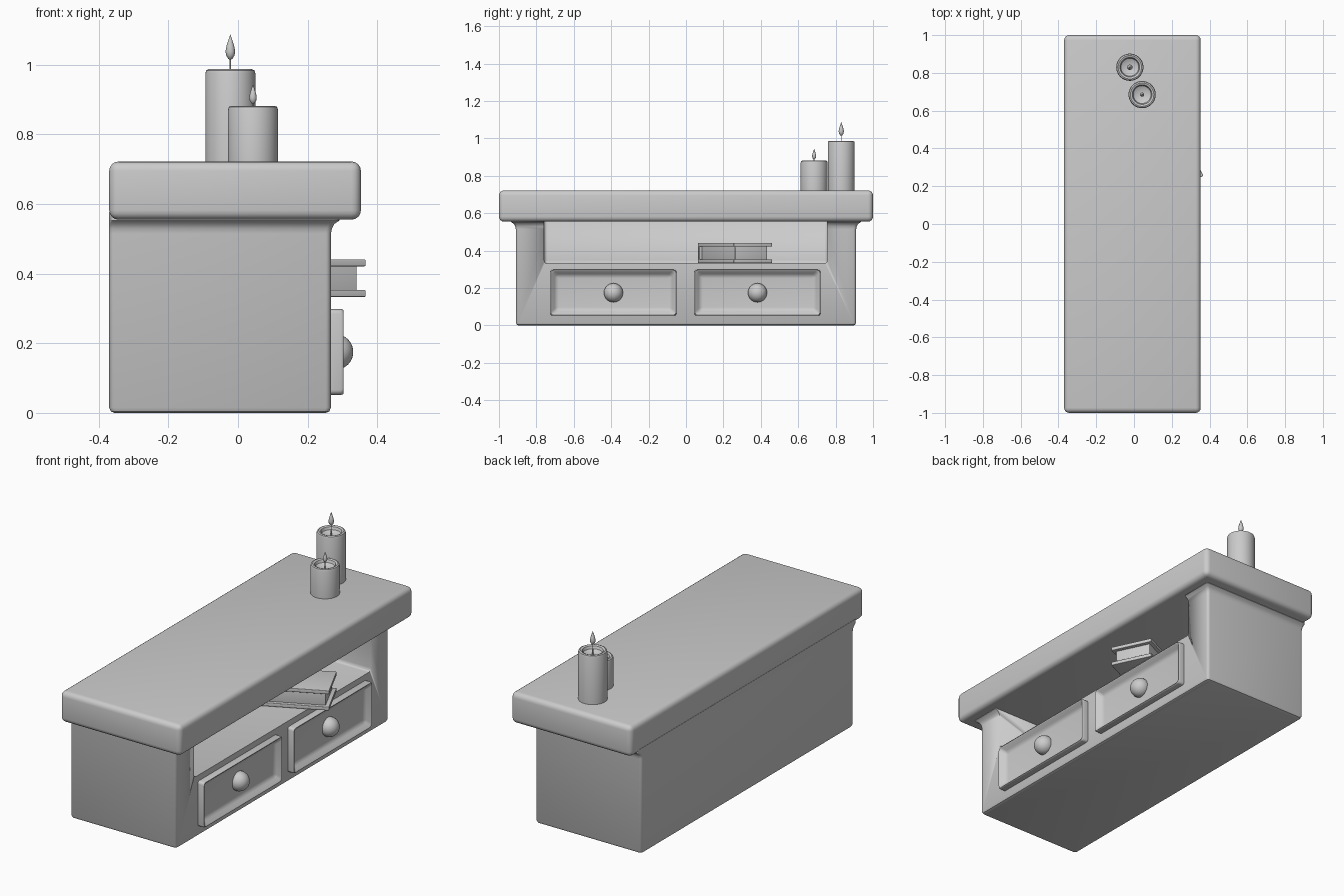
import bpy, bmesh, math
from mathutils import Matrix, Vector

if "Cube" in bpy.data.objects:
    bpy.data.objects.remove(bpy.data.objects["Cube"])


def finish(name, bm, angle=40):
    bmesh.ops.recalc_face_normals(bm, faces=bm.faces)
    me = bpy.data.meshes.new(name)
    bm.to_mesh(me)
    bm.free()
    ob = bpy.data.objects.new(name, me)
    bpy.context.collection.objects.link(ob)
    bpy.ops.object.select_all(action='DESELECT')
    ob.select_set(True)
    bpy.context.view_layer.objects.active = ob
    bpy.ops.object.shade_smooth_by_angle(angle=math.radians(angle))
    return ob


def box_bm(lo, hi):
    lo, hi = Vector(lo), Vector(hi)
    bm = bmesh.new()
    bmesh.ops.create_cube(bm, size=1, matrix=Matrix.Translation((lo + hi) / 2) @ Matrix.Diagonal((*(hi - lo), 1)))
    return bm


def round_edges(bm, r, seg=4):
    bmesh.ops.bevel(bm, geom=list(bm.edges), offset=r, segments=seg, profile=0.5, affect='EDGES')


def box(name, lo, hi, r=0.0):
    bm = box_bm(lo, hi)
    if r:
        round_edges(bm, r)
    return finish(name, bm)


def lathe(name, pts, loc, n=40):
    bm = bmesh.new()
    vs = [bm.verts.new((r, 0, z)) for r, z in pts]
    es = [bm.edges.new(p) for p in zip(vs, vs[1:])]
    bmesh.ops.spin(bm, geom=vs + es, axis=(0, 0, 1), cent=(0, 0, 0), angle=2 * math.tau / 2, steps=n)
    bmesh.ops.remove_doubles(bm, verts=bm.verts, dist=1e-5)
    ob = finish(name, bm)
    ob.location = loc
    return ob


# Table top slab
box("table_top", (-0.37, -1, 0.555), (0.353, 1, 0.722), 0.027)

# Cabinet body: stacked rounded outlines flaring under the top
bm = bmesh.new()
rings = []
levels = [(-0.015, 0), (-0.005, 0.004), (0, 0.015), (0, 0.515), (0.003, 0.53),
          (0.01, 0.543), (0.025, 0.553), (0.025, 0.575)]
for o, z in levels:
    x0, x1, y1, r = -0.37 - min(o, 0), 0.267 + o, 0.91 + o, 0.015
    ring = []
    for k, (cx, cy) in enumerate([(x1 - r, y1 - r), (x0 + r, y1 - r), (x0 + r, r - y1), (x1 - r, r - y1)]):
        for i in range(5):
            a = math.pi / 2 * (k + i / 4)
            ring.append(bm.verts.new((cx + r * math.cos(a), cy + r * math.sin(a), z)))
    rings.append(ring)
for a, b in zip(rings, rings[1:]):
    for i in range(len(a)):
        j = (i + 1) % len(a)
        bm.faces.new((a[i], a[j], b[j], b[i]))
bm.faces.new(rings[0])
bm.faces.new(rings[-1])
body = finish("cabinet_body", bm)

# Open shelf cut into the front
cutter = box("shelf_cutter", (-0.30, -0.758, 0.33), (0.6, 0.755, 0.62), 0.018)
cutter.hide_render = True
cutter.hide_set(True)
mod = body.modifiers.new("shelf", 'BOOLEAN')
mod.object = cutter
mod.operation = 'DIFFERENCE'
mod.solver = 'EXACT'

# Drawers with recessed panels and round knobs
for side, yc in (("left", -0.388), ("right", 0.382)):
    bm = box_bm((0.24, yc - 0.337, 0.052), (0.31, yc + 0.337, 0.298))
    front = [f for f in bm.faces if f.normal.x > 0.9]
    bmesh.ops.inset_region(bm, faces=front, thickness=0.045)
    bmesh.ops.translate(bm, verts=front[0].verts, vec=(-0.037, 0, 0))
    round_edges(bm, 0.014)
    finish(side + "_drawer", bm)
    bm = bmesh.new()
    bmesh.ops.create_uvsphere(bm, u_segments=32, v_segments=20, radius=0.051,
                              matrix=Matrix.Translation((0.28, yc, 0.175)))
    finish(side + "_knob", bm)

# Book lying turned on the shelf: local x is length, y is width
L, W = 0.45, 0.227
place = Matrix.Translation((0.367, 0.255, 0.333)) @ Matrix.Rotation(math.radians(25.4), 4, 'Z')
for name, lo, hi in (
        ("book_bottom_cover", (-L, 0, 0), (0, W, 0.02)),
        ("book_top_cover", (-L, 0, 0.088), (0, W, 0.108)),
        ("book_spine", (-L, 0, 0.01), (-L + 0.02, W, 0.098)),
        ("book_pages", (-L + 0.01, 0.018, 0.015), (-0.02, W - 0.018, 0.093))):
    box(name, lo, hi, 0.003).matrix_world = place

# Candles with hollow tops, wicks and flames
for name, x, y, h, s in (("tall", -0.022, 0.83, 0.265, 1.0), ("short", 0.043, 0.685, 0.16, 0.78)):
    R = 0.072
    lathe(name + "_candle", [(0, -0.005), (R, -0.005), (R, h - 0.012), (R - 0.003, h - 0.003), (R - 0.01, h),
                             (R - 0.02, h - 0.004), (R - 0.025, h - 0.018), (0.03, h - 0.027), (0, h - 0.03)],
          (x, y, 0.722))
    tip = 0.722 + h + (0.1 if name == "tall" else 0.062)
    base = tip - 0.073 * s
    lathe(name + "_wick", [(0, 0.722 + h - 0.035), (0.003, 0.722 + h - 0.035), (0.002, base + 0.008),
                           (0, base + 0.008)], (x, y, 0), 10)
    lathe(name + "_flame", [(0, 0), (0.006 * s, 0.003 * s), (0.012 * s, 0.013 * s), (0.014 * s, 0.024 * s),
                            (0.011 * s, 0.04 * s), (0.006 * s, 0.056 * s), (0.002 * s, 0.068 * s), (0, 0.073 * s)],
          (x, y, base), 20)
